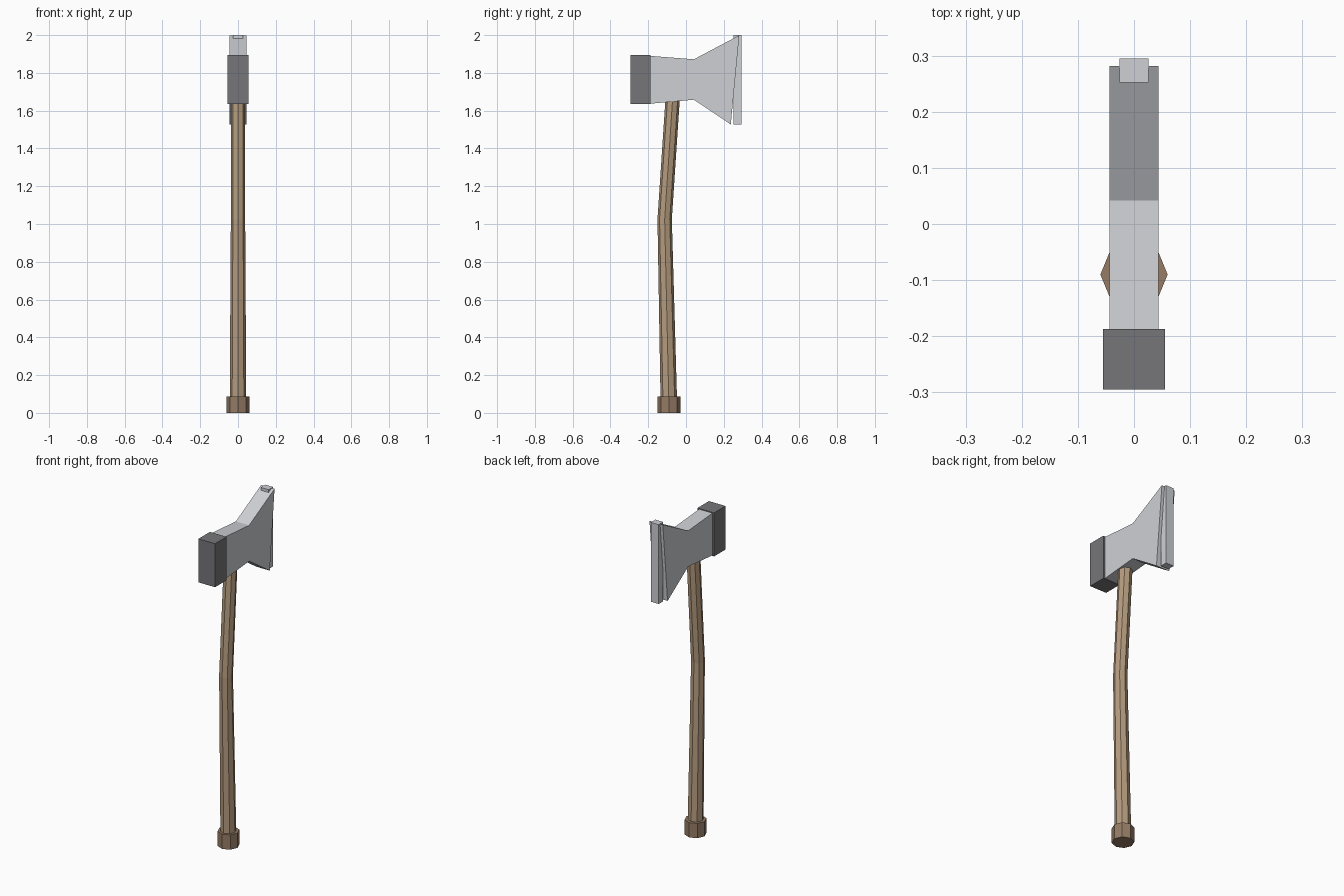
import bpy
import bmesh
from math import cos, sin, pi

if "Cube" in bpy.data.objects:
    bpy.data.objects.remove(bpy.data.objects["Cube"])


def material(name, rgb):
    m = bpy.data.materials.new(name)
    m.diffuse_color = (*rgb, 1)
    m.use_nodes = True
    m.node_tree.nodes["Principled BSDF"].inputs["Base Color"].default_value = m.diffuse_color
    return m


def loft(name, rings, mat):
    """Skin a list of equal-length point rings and cap both ends."""
    bm = bmesh.new()
    loops = [[bm.verts.new(p) for p in ring] for ring in rings]
    n = len(loops[0])
    for a, b in zip(loops, loops[1:]):
        for i in range(n):
            j = (i + 1) % n
            bm.faces.new((a[i], a[j], b[j], b[i]))
    bm.faces.new(loops[0][::-1])
    bm.faces.new(loops[-1])
    bmesh.ops.recalc_face_normals(bm, faces=bm.faces)
    mesh = bpy.data.meshes.new(name)
    bm.to_mesh(mesh)
    bm.free()
    obj = bpy.data.objects.new(name, mesh)
    bpy.context.collection.objects.link(obj)
    mesh.materials.append(mat)
    return obj


def octagon(y, z, r):
    return [(r * cos(i * pi / 4), y + r * sin(i * pi / 4), z) for i in range(8)]


def plate(name, profile, half, mat):
    """Extrude a side (y, z) profile across x."""
    return loft(name, [[(x, y, z) for y, z in profile] for x in (-half, half)], mat)


def rect(y0, y1, z0, z1):
    return [(y0, z0), (y1, z0), (y1, z1), (y0, z1)]


wood = material("wood", (0.46, 0.33, 0.21))
dark_wood = material("dark_wood", (0.30, 0.20, 0.13))
steel = material("steel", (0.62, 0.63, 0.66))
dark_steel = material("dark_steel", (0.18, 0.18, 0.19))

# Bent eight-sided handle and its end knob
loft("handle", [octagon(-0.09, 0.02, 0.044), octagon(-0.113, 1.025, 0.038),
                octagon(-0.065, 1.75, 0.038)], wood)
loft("handle_knob", [octagon(-0.09, 0, 0.06), octagon(-0.09, 0.088, 0.06)], dark_wood)

# Flared axe head
plate("axe_head", [(-0.19, 1.637), (0.042, 1.658), (0.237, 1.527), (0.282, 1.999),
                   (0.042, 1.872), (-0.19, 1.89)], 0.044, steel)

# Cutting edge strip and heavy block at the back
plate("cutting_edge", rect(0.252, 0.295, 1.526, 2.0), 0.026, steel)
plate("poll_block", rect(-0.295, -0.187, 1.634, 1.894), 0.055, dark_steel)
